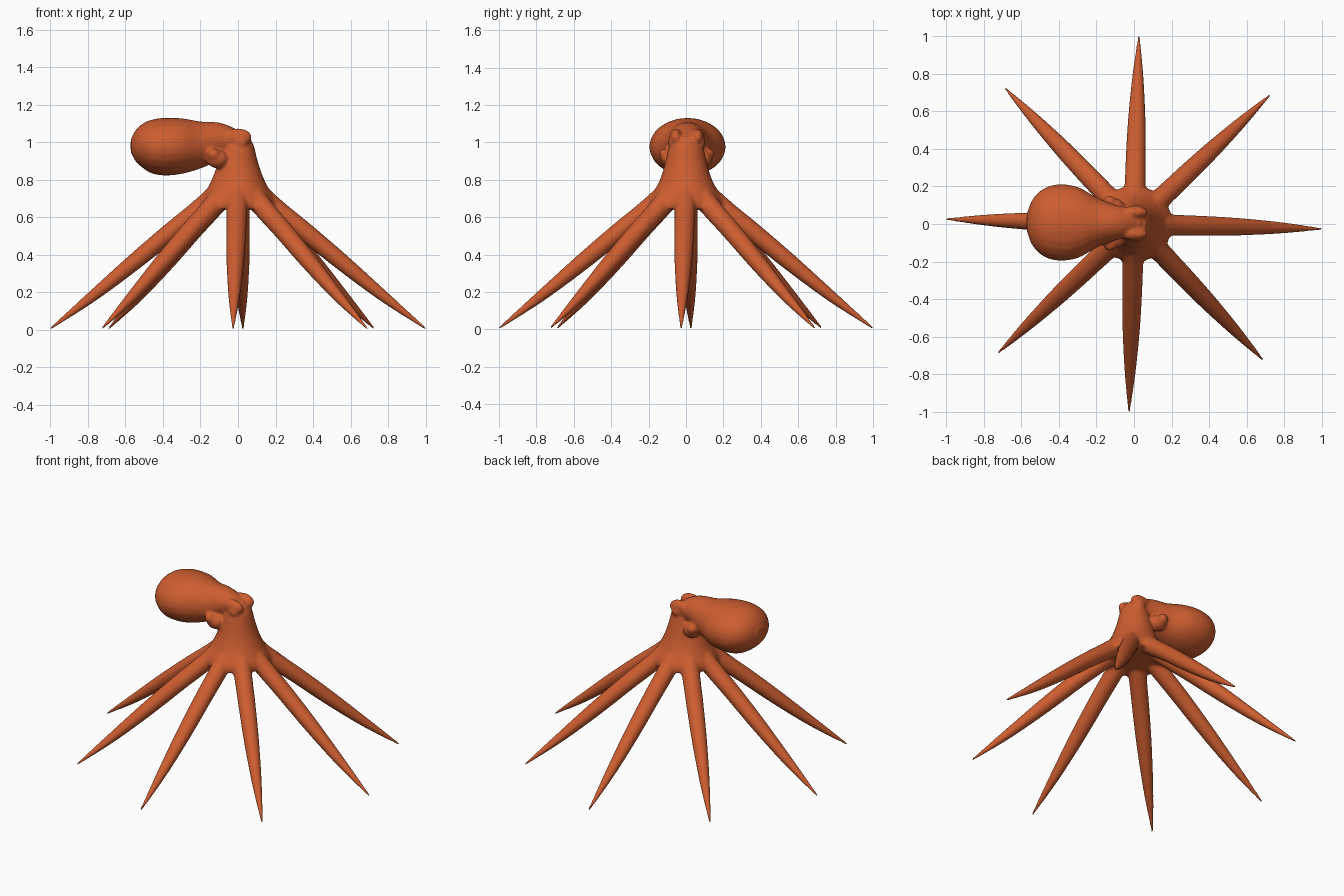
import bpy, bmesh, math
from mathutils import Vector

cube = bpy.data.objects.get("Cube")
if cube:
    bpy.data.objects.remove(cube, do_unlink=True)

skin = bpy.data.materials.new("burnt orange skin")
skin.use_nodes = True
colour = (0.61, 0.11, 0.03, 1)
skin.diffuse_color = colour
skin.node_tree.nodes["Principled BSDF"].inputs["Base Color"].default_value = colour

bm = bmesh.new()


def smooth_path(stations, steps=5):
    """Catmull-Rom interpolation through the stations."""
    pts = [Vector(s) for s in stations]
    pts = [2 * pts[0] - pts[1]] + pts + [2 * pts[-1] - pts[-2]]
    out = []
    for a, b, c, d in zip(pts, pts[1:], pts[2:], pts[3:]):
        for i in range(steps):
            t = i / steps
            out.append(0.5 * (2 * b + (c - a) * t + (2 * a - 5 * b + 4 * c - d) * t * t
                              + (3 * b - a - 3 * c + d) * t ** 3))
    return out + [pts[-2]]


def loft(stations, angle=0, shift_y=0, sides=24):
    """Elliptical tube; stations are (outward, height, half width, half depth)."""
    path = smooth_path(stations)
    out = Vector((math.cos(angle), math.sin(angle), 0))
    side = Vector((-out.y, out.x, 0))
    up = Vector((0, 0, 1))
    rings = []
    for i, s in enumerate(path):
        d = path[min(i + 1, len(path) - 1)] - path[max(i - 1, 0)]
        n = (up * d[0] - out * d[1]).normalized()
        c = out * s[0] + up * s[1] + Vector((0, shift_y, 0))
        ring = []
        for k in range(sides):
            a = math.tau * k / sides
            ring.append(bm.verts.new(c + side * max(s[2], .002) * math.cos(a)
                                     + n * max(s[3], .002) * math.sin(a)))
        rings.append(ring)
    faces = [bm.faces.new(rings[0]), bm.faces.new(rings[-1])]
    for r, q in zip(rings, rings[1:]):
        for k in range(sides):
            j = (k + 1) % sides
            faces.append(bm.faces.new((r[k], r[j], q[j], q[k])))
    bmesh.ops.recalc_face_normals(bm, faces=faces)


def blob(centre, size):
    """Ellipsoid bump."""
    verts = bmesh.ops.create_uvsphere(bm, u_segments=20, v_segments=12, radius=1)["verts"]
    for v in verts:
        v.co = Vector(c + s * p for c, s, p in zip(centre, size, v.co))


# head and web: a flared column
loft([(0, .645, .205, .205), (0, .69, .20, .20), (0, .75, .165, .165), (0, .82, .132, .132),
      (0, .90, .11, .105), (0, .98, .09, .085), (0, 1.03, .065, .06)])
# mantle sac swept back from the head
loft([(-.04, 1.00, .05, .045), (0, 1.00, .075, .06), (.1, 1.01, .095, .095),
      (.2, .99, .135, .125), (.3, .98, .19, .148), (.4, .976, .204, .154),
      (.48, .98, .182, .135), (.54, .98, .125, .09), (.572, .98, .045, .035)],
     angle=math.pi, shift_y=.008)
# eight arms
for k in range(8):
    loft([(.04, .80, .06, .06), (.12, .715, .06, .058), (.22, .63, .056, .054),
          (.36, .52, .053, .05), (.56, .355, .046, .044), (.78, .175, .03, .029),
          (1.0, .006, .005, .005)], angle=math.radians(45 * k - 1.5))
# brow ridges, eyes and siphon knobs on both sides
for s in (-1, 1):
    blob((.0, s * .058 + .004, 1.025), (.075, .034, .048))
    blob((.015, s * .078 + .004, 1.0), (.035, .022, .03))
    blob((-.13, s * .118 + .004, .935), (.033, .03, .033))
    blob((-.11, s * .085 + .004, .91), (.06, .05, .05))

# fuse the parts into one skin
rough = bpy.data.meshes.new("rough_parts")
bm.to_mesh(rough)
bm.free()
helper = bpy.data.objects.new("rough_parts", rough)
bpy.context.collection.objects.link(helper)
fuse = helper.modifiers.new("fuse", "REMESH")
fuse.mode = "VOXEL"
fuse.voxel_size = .0075
bpy.context.view_layer.update()
fused = bpy.data.meshes.new_from_object(
    helper.evaluated_get(bpy.context.evaluated_depsgraph_get()))
bpy.data.objects.remove(helper, do_unlink=True)

octopus = bpy.data.objects.new("octopus_body", fused)
bpy.context.collection.objects.link(octopus)
fused.materials.clear()
fused.materials.append(skin)
for p in fused.polygons:
    p.use_smooth = True
    p.material_index = 0

# soften the joints, leaving the arm tips sharp
group = octopus.vertex_groups.new(name="soft_joints")
for v in fused.vertices:
    r = math.hypot(v.co.x, v.co.y)
    fade = 1 if v.co.z > .8 else min(1, max(.08, (.42 - r) / .14))
    if v.co.z > .9 and r < .16:
        fade = .5
    group.add([v.index], fade, "REPLACE")
soften = octopus.modifiers.new("soften", "SMOOTH")
soften.factor = .5
soften.iterations = 18
soften.vertex_group = group.name
